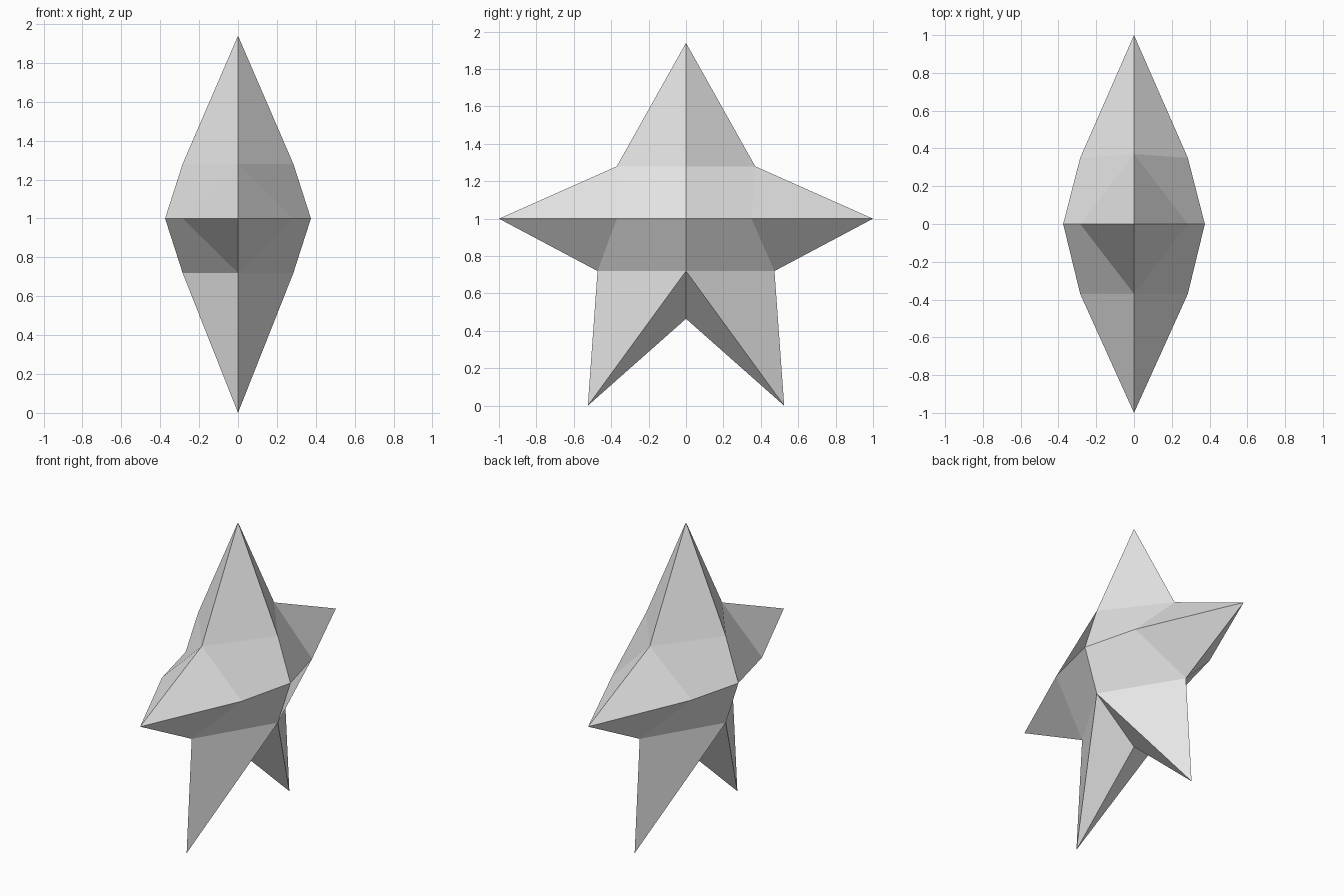
import bpy
import bmesh

cube = bpy.data.objects.get("Cube")
if cube:
    bpy.data.objects.remove(cube, do_unlink=True)

# Plain grey material
grey = bpy.data.materials.new("plain_grey")
grey.use_nodes = True
colour = (0.8, 0.8, 0.8, 1.0)
grey.diffuse_color = colour
grey.node_tree.nodes["Principled BSDF"].inputs["Base Color"].default_value = colour


def star_quarter(bm, sx, sy):
    """One quarter of the star: half the top point, a side point and a leg."""
    arm_y = 0.35 if sy > 0 else 0.37

    def vert(x, y, z):
        return bm.verts.new((sx * x, sy * y, z))

    top = vert(0, 0, 1.94)
    upper_ridge = vert(0.285, 0, 1.28)
    centre = vert(0.375, 0, 1.0)
    lower_ridge = vert(0.285, 0, 0.72)
    shoulder = vert(0, 0.37, 1.28)
    arm_ridge = vert(0.285, arm_y, 1.0)
    arm_tip = vert(0, 1.0, 1.0)
    hip = vert(0, 0.473, 0.72)
    leg_tip = vert(0, 0.525, 0)
    notch = vert(0, 0, 0.465)

    # Body panels fold outward on one side and inward on the other
    if sx > 0:
        panels = [(upper_ridge, centre, arm_ridge, shoulder),
                  (arm_ridge, centre, lower_ridge, hip)]
    else:
        panels = [(centre, arm_ridge, shoulder, upper_ridge),
                  (hip, arm_ridge, centre, lower_ridge)]

    # Points of the star
    points = [(top, upper_ridge, shoulder),
              (shoulder, arm_ridge, arm_tip),
              (arm_tip, arm_ridge, hip),
              (hip, lower_ridge, leg_tip),
              (leg_tip, lower_ridge, notch)]

    for face in panels + points:
        if sx * sy < 0:
            face = (face[0],) + face[:0:-1]
        bm.faces.new(face)


# Assemble the four quarters and weld the seams
bm = bmesh.new()
for sx in (1, -1):
    for sy in (1, -1):
        star_quarter(bm, sx, sy)
bmesh.ops.remove_doubles(bm, verts=bm.verts[:], dist=0.0001)

mesh = bpy.data.meshes.new("star")
bm.to_mesh(mesh)
bm.free()
mesh.materials.append(grey)
star = bpy.data.objects.new("star", mesh)
bpy.context.collection.objects.link(star)
